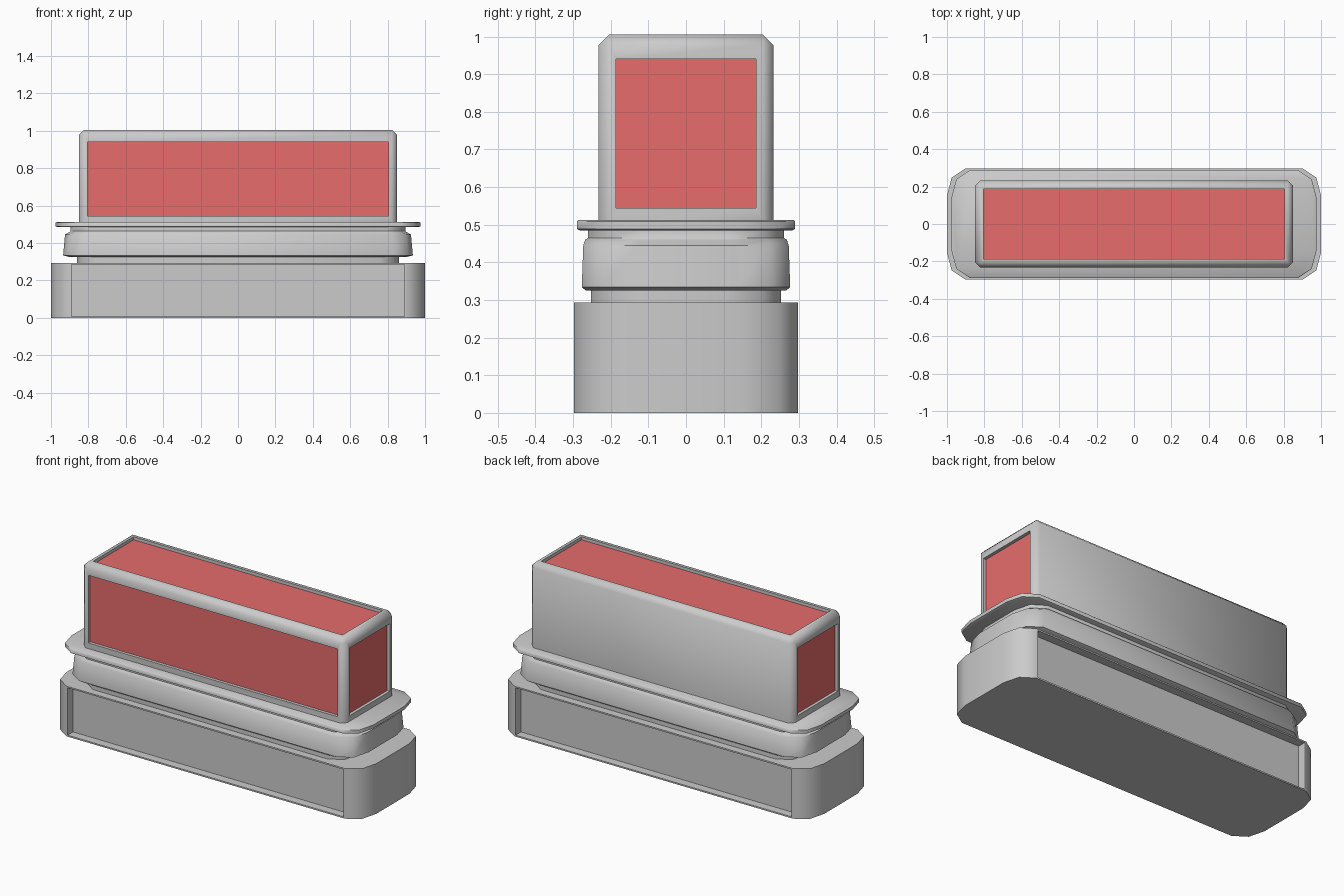
import bpy, bmesh
from math import radians

if "Cube" in bpy.data.objects:
    bpy.data.objects.remove(bpy.data.objects["Cube"])


def make_object(name, bm, smooth=50):
    bmesh.ops.recalc_face_normals(bm, faces=bm.faces)
    mesh = bpy.data.meshes.new(name)
    bm.to_mesh(mesh)
    bm.free()
    obj = bpy.data.objects.new(name, mesh)
    bpy.context.collection.objects.link(obj)
    bpy.ops.object.select_all(action='DESELECT')
    bpy.context.view_layer.objects.active = obj
    obj.select_set(True)
    bpy.ops.object.shade_smooth_by_angle(angle=radians(smooth))
    return obj


def outline(hx, hy):
    """Long rectangle with faceted round corners, half sizes hx and hy."""
    q = [(hx, hy - 0.145), (hx - 0.025, hy - 0.05), (hx - 0.1, hy)]
    top = q + [(-x, y) for x, y in reversed(q)]
    return top + [(-x, -y) for x, y in top]


def loft(sections):
    """Stack outlines given as (z, half x, half y) into a closed solid."""
    bm = bmesh.new()
    rings = [[bm.verts.new((x, y, z)) for x, y in outline(hx, hy)]
             for z, hx, hy in sections]
    for a, b in zip(rings, rings[1:]):
        for i in range(len(a)):
            j = (i + 1) % len(a)
            bm.faces.new((a[i], a[j], b[j], b[i]))
    bm.faces.new(rings[0][::-1])
    bm.faces.new(rings[-1])
    bm.normal_update()
    return bm


def recess(bm, face, border, depth, z_range=None):
    """Inset a face and push it straight in."""
    bmesh.ops.inset_individual(bm, faces=[face], thickness=border)
    if z_range:
        mid = face.calc_center_median().z
        for v in face.verts:
            v.co.z = z_range[v.co.z > mid]
    bmesh.ops.inset_individual(bm, faces=[face], thickness=0, depth=-depth)


# Base with a sunken panel along front and back
bm = loft([(0, 1, 0.298), (0.293, 1, 0.298)])
for f in [f for f in bm.faces if abs(f.normal.y) > 0.99]:
    recess(bm, f, 0.012, 0.05)
make_object("base", bm)

# Collar: lower neck, flared band, upper neck
make_object("collar", loft([
    (0.293, 0.86, 0.253), (0.325, 0.86, 0.253),
    (0.325, 0.90, 0.266), (0.334, 0.935, 0.277),
    (0.445, 0.925, 0.273), (0.46, 0.90, 0.268),
    (0.465, 0.895, 0.26), (0.487, 0.895, 0.26)]))

# Thin flange under the housing
make_object("flange", loft([
    (0.485, 0.965, 0.283), (0.489, 0.975, 0.29),
    (0.509, 0.975, 0.29), (0.512, 0.97, 0.287)]))

# Housing: box chamfered on all edges but the bottom ones
bm = bmesh.new()
bmesh.ops.create_cube(bm, size=1)
for v in bm.verts:
    v.co = (v.co.x * 1.7, v.co.y * 0.464, 1.005 if v.co.z > 0 else 0.512)
edges = [e for e in bm.edges if max(v.co.z for v in e.verts) > 0.9]
bmesh.ops.bevel(bm, geom=edges, offset=0.027, segments=1, affect='EDGES')
bm.normal_update()

# Sunken windows on front, both ends and top
windows = [f for f in bm.faces if f.normal.y < -0.99
           or abs(f.normal.x) > 0.99 or f.normal.z > 0.99]
for f in windows:
    side = abs(f.normal.z) < 0.5
    recess(bm, f, 0.026, 0.018, (0.545, 0.94) if side else None)
panels = bmesh.new()
for f in windows:
    panels.faces.new([panels.verts.new(v.co) for v in f.verts])
bmesh.ops.delete(bm, geom=windows, context='FACES_ONLY')
make_object("housing", bm)

# Red window panels
red = bpy.data.materials.new("red")
red.diffuse_color = (0.8, 0.15, 0.15, 1)
red.use_nodes = True
red.node_tree.nodes["Principled BSDF"].inputs["Base Color"].default_value = red.diffuse_color
mesh = bpy.data.meshes.new("window_panels")
panels.to_mesh(mesh)
panels.free()
mesh.materials.append(red)
bpy.context.collection.objects.link(bpy.data.objects.new("window_panels", mesh))
